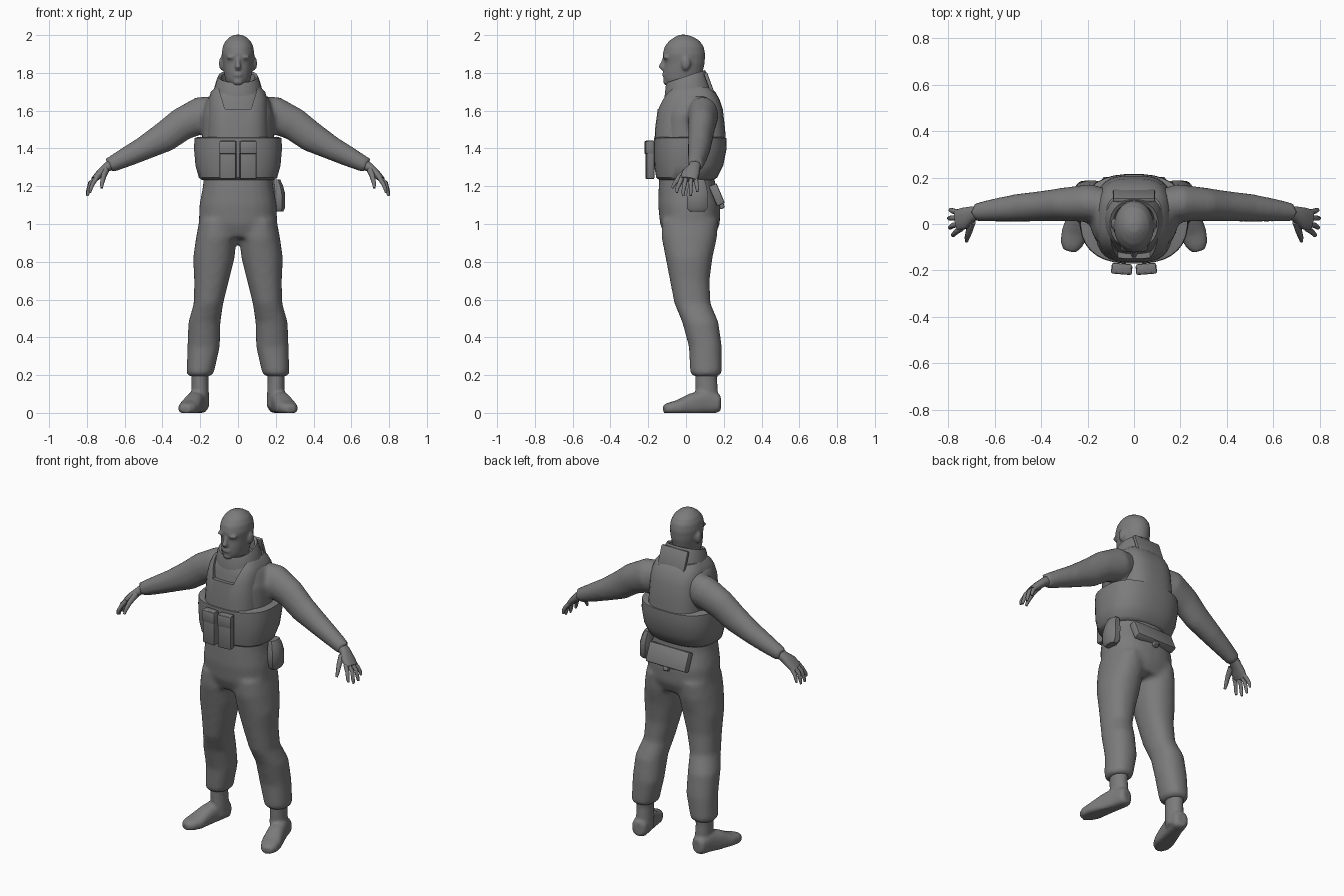
import bpy, bmesh, math
from mathutils import Vector, Matrix

GREY = bpy.data.materials.new("plain grey")
GREY.diffuse_color = (0.2, 0.2, 0.2, 1)
X, Y, Z = Vector((1, 0, 0)), Vector((0, 1, 0)), Vector((0, 0, 1))


def loft(bm, rings, side=X, axis=None, n=24, power=1.0, tilt=0.0, floor=None):
    """Skin rings (x, y, z, half width along side, half depth)."""
    cs = [Vector(r[:3]) for r in rings]
    rows = []
    for i, r in enumerate(rings):
        t = axis or (cs[min(i + 1, len(cs) - 1)] - cs[max(i - 1, 0)]).normalized()
        s = (side - t * side.dot(t)).normalized()
        o = t.cross(s)
        row = []
        for k in range(n):
            a = 2 * math.pi * (k + 0.5) / n
            c, d = math.cos(a), math.sin(a)
            c = math.copysign(abs(c) ** power, c) * r[3]
            d = math.copysign(abs(d) ** power, d) * r[4]
            p = cs[i] + s * c + o * d
            p.z += tilt * (p.y - cs[i].y)
            if floor is not None:
                p.z = max(p.z, floor)
            row.append(bm.verts.new(p))
        rows.append(row)
    for a, b in zip(rows, rows[1:]):
        for k in range(n):
            bm.faces.new((a[k], a[(k + 1) % n], b[(k + 1) % n], b[k]))
    bm.faces.new(rows[0])
    bm.faces.new(rows[-1])


def upright(bm, rows, **kw):
    """Vertical loft from rows of (z, x centre, half width, front y, back y)."""
    loft(bm, [(x, (f + b) / 2, z, w, (b - f) / 2) for z, x, w, f, b in rows], axis=Z, **kw)


def blob(bm, loc, size):
    m = Matrix.Translation(loc) @ Matrix.Diagonal((*size, 1))
    bmesh.ops.create_uvsphere(bm, u_segments=16, v_segments=10, radius=1, matrix=m)


def box(bm, loc, size, rx=0.0, rz=0.0):
    m = (Matrix.Translation(loc) @ Matrix.Rotation(rz, 4, 'Z') @ Matrix.Rotation(rx, 4, 'X')
         @ Matrix.Diagonal((*size, 1)))
    bmesh.ops.create_cube(bm, size=1, matrix=m)


def finish(name, bm, mirror=False, voxel=0, smooth=0, bevel=0, cutter=None, angle=40):
    bmesh.ops.recalc_face_normals(bm, faces=bm.faces)
    me = bpy.data.meshes.new(name)
    bm.to_mesh(me)
    bm.free()
    ob = bpy.data.objects.new(name, me)
    bpy.context.collection.objects.link(ob)
    me.materials.append(GREY)
    if mirror:
        ob.modifiers.new("mirror", 'MIRROR').use_mirror_merge = False
    if voxel:
        m = ob.modifiers.new("blend", 'REMESH')
        m.mode, m.voxel_size = 'VOXEL', voxel
        if smooth:
            m = ob.modifiers.new("relax", 'SMOOTH')
            m.factor, m.iterations = 0.5, smooth
    if bevel:
        m = ob.modifiers.new("bevel", 'BEVEL')
        m.width, m.segments = bevel, 2
    if cutter:
        m = ob.modifiers.new("cut", 'BOOLEAN')
        m.operation, m.object = 'DIFFERENCE', cutter
    bpy.ops.object.select_all(action='DESELECT')
    bpy.context.view_layer.objects.active = ob
    ob.select_set(True)
    for m in list(ob.modifiers):
        bpy.ops.object.modifier_apply(modifier=m.name)
    bpy.ops.object.shade_smooth_by_angle(angle=math.radians(angle))
    return ob


# Trousers: hips and two legs blended together
bm = bmesh.new()
upright(bm, [(0.93, 0, 0.17, -0.11, 0.15), (1.0, 0, 0.208, -0.138, 0.18),
             (1.1, 0, 0.205, -0.148, 0.182), (1.2, 0, 0.186, -0.145, 0.155),
             (1.28, 0, 0.18, -0.14, 0.15)], power=0.85)
for s in (1, -1):
    upright(bm, [(z, s * x, w, f, b) for z, x, w, f, b in (
        (0.195, 0.205, 0.06, 0.035, 0.175), (0.21, 0.2, 0.072, 0.022, 0.19),
        (0.35, 0.182, 0.086, 0.015, 0.19), (0.48, 0.178, 0.085, -0.02, 0.172),
        (0.58, 0.156, 0.078, -0.062, 0.13), (0.7, 0.14, 0.092, -0.085, 0.125),
        (0.82, 0.128, 0.11, -0.108, 0.14), (0.93, 0.114, 0.108, -0.13, 0.165),
        (1.02, 0.11, 0.095, -0.13, 0.17))], power=0.9)
finish("trousers", bm, voxel=0.015, smooth=5, angle=60)

# Boots, toes turned outward
bm = bmesh.new()
upright(bm, [(0.03, 0.2, 0.048, 0.06, 0.175), (0.1, 0.2, 0.046, 0.05, 0.17),
             (0.17, 0.202, 0.045, 0.05, 0.165), (0.25, 0.2, 0.05, 0.05, 0.17)])
loft(bm, [(0.197, 0.182, 0.05, 0.03, 0.04), (0.2, 0.165, 0.05, 0.046, 0.052),
          (0.215, 0.1, 0.058, 0.048, 0.066), (0.235, 0.03, 0.045, 0.052, 0.058),
          (0.255, -0.04, 0.028, 0.058, 0.04), (0.272, -0.09, 0.022, 0.047, 0.032),
          (0.28, -0.117, 0.02, 0.026, 0.022)], side=X, power=0.8, floor=0.0)
finish("boots", bm, mirror=True, voxel=0.009, smooth=2, angle=50)

# Shirt: chest, neck and sleeves blended together
bm = bmesh.new()
upright(bm, [(1.2, 0, 0.17, -0.13, 0.14), (1.42, 0, 0.19, -0.14, 0.17),
             (1.58, 0, 0.19, -0.135, 0.17), (1.66, 0, 0.165, -0.12, 0.155),
             (1.705, 0, 0.13, -0.105, 0.13), (1.74, 0, 0.085, -0.08, 0.09)], power=0.9)
for s in (1, -1):
    loft(bm, [(s * x, y, z, a, b) for x, y, z, a, b in (
        (0.08, 0.08, 1.6, 0.06, 0.08), (0.19, 0.09, 1.578, 0.082, 0.098),
        (0.3, 0.085, 1.527, 0.072, 0.088), (0.39, 0.077, 1.46, 0.066, 0.081),
        (0.5, 0.07, 1.4, 0.06, 0.064), (0.6, 0.06, 1.35, 0.05, 0.052),
        (0.685, 0.05, 1.308, 0.039, 0.041))], side=Y)
finish("shirt", bm, voxel=0.014, smooth=4, angle=60)

# Hands with curled fingers and thumb
bm = bmesh.new()
loft(bm, [(0.66, 0.05, 1.32, 0.03, 0.03), (0.695, 0.045, 1.3, 0.032, 0.025),
          (0.73, 0.025, 1.268, 0.048, 0.022), (0.762, 0.015, 1.235, 0.046, 0.017)],
     side=Y, n=12, power=0.85)
for y0, y1, dx, z in ((0.05, 0.06, 0.0, 1.17), (0.026, 0.025, 0.006, 1.15),
                      (0.002, -0.015, 0.003, 1.148), (-0.02, -0.048, -0.01, 1.165)):
    loft(bm, [(0.745, y0, 1.25, 0.012, 0.013), (0.778 + dx, (y0 + y1) / 2, 1.215, 0.012, 0.012),
              (0.79 + dx, y1, z + 0.02, 0.01, 0.01), (0.794 + dx, y1, z, 0.006, 0.006)],
         side=Y, n=8)
loft(bm, [(0.7, 0.01, 1.285, 0.018, 0.02), (0.712, -0.035, 1.25, 0.014, 0.015),
          (0.72, -0.06, 1.215, 0.011, 0.011), (0.722, -0.074, 1.19, 0.007, 0.007)], n=8)
finish("hands", bm, mirror=True, angle=60)

# Head: skull and neck, nose, brow, lips, chin, ears
bm = bmesh.new()
upright(bm, [(1.66, 0, 0.07, -0.06, 0.08), (1.725, 0, 0.06, -0.085, 0.075),
             (1.74, 0, 0.06, -0.108, 0.075), (1.77, 0, 0.068, -0.119, 0.08),
             (1.81, 0, 0.076, -0.119, 0.09), (1.85, 0, 0.082, -0.115, 0.099),
             (1.9, 0, 0.087, -0.124, 0.102), (1.94, 0, 0.081, -0.113, 0.094),
             (1.97, 0, 0.066, -0.089, 0.072), (1.99, 0, 0.044, -0.06, 0.04),
             (2.002, 0, 0.02, -0.035, 0.005)])
loft(bm, [(0, -0.112, 1.885, 0.008, 0.01), (0, -0.122, 1.855, 0.011, 0.014),
          (0, -0.128, 1.832, 0.017, 0.019), (0, -0.12, 1.815, 0.014, 0.012)], axis=Z, n=12)
blob(bm, (0, -0.112, 1.79), (0.026, 0.016, 0.012))
blob(bm, (0, -0.103, 1.752), (0.026, 0.018, 0.018))
for s in (1, -1):
    blob(bm, (s * 0.033, -0.105, 1.883), (0.03, 0.018, 0.01))
    blob(bm, (s * 0.087, 0.0, 1.85), (0.014, 0.024, 0.036))
finish("head", bm, voxel=0.008, smooth=2, angle=60)

# Raised collar, higher at the back, with a folded flap
bm = bmesh.new()
loft(bm, [(0, 0.01, 1.68, 0.13, 0.125), (0, 0.005, 1.71, 0.128, 0.12),
          (0, 0.0, 1.765, 0.112, 0.108), (0, 0.0, 1.782, 0.104, 0.102),
          (0, 0.0, 1.776, 0.09, 0.09), (0, 0.0, 1.71, 0.08, 0.085)],
     axis=Z, tilt=0.33, power=0.9)
finish("collar", bm, angle=35)
bm = bmesh.new()
box(bm, (0, 0.122, 1.745), (0.18, 0.02, 0.12), rx=0.35)
finish("collar_flap", bm, bevel=0.006)

# Neckline cutter
bm = bmesh.new()
pts = [(-0.07, 1.61), (0.07, 1.61), (0.12, 1.78), (-0.12, 1.78)]
face = bm.faces.new([bm.verts.new((x, -0.3, z)) for x, z in pts])
ext = bmesh.ops.extrude_face_region(bm, geom=[face])
bmesh.ops.translate(bm, vec=(0, 0.27, 0), verts=[v for v in ext['geom'] if isinstance(v, bmesh.types.BMVert)])
cut = finish("neckline_cutter", bm)
cut.hide_render = True

# Vest: shoulder part with neckline, and the wider waist band
bm = bmesh.new()
upright(bm, [(1.4, 0, 0.172, -0.168, 0.212), (1.5, 0, 0.166, -0.165, 0.208),
             (1.61, 0, 0.162, -0.15, 0.195), (1.66, 0, 0.156, -0.13, 0.178),
             (1.7, 0, 0.144, -0.105, 0.155), (1.725, 0, 0.12, -0.08, 0.13)],
        power=0.65, n=32)
finish("vest_upper", bm, cutter=cut)
bpy.data.objects.remove(cut)
bm = bmesh.new()
upright(bm, [(1.232, 0, 0.19, -0.14, 0.145), (1.245, 0, 0.208, -0.158, 0.165),
             (1.31, 0, 0.226, -0.17, 0.198), (1.4, 0, 0.234, -0.172, 0.216),
             (1.455, 0, 0.231, -0.17, 0.214), (1.46, 0, 0.215, -0.16, 0.205)],
        power=0.8, n=32)
finish("vest_band", bm)

# Chest pouches
bm = bmesh.new()
box(bm, (0.053, -0.191, 1.34), (0.086, 0.042, 0.205), rz=0.08)
box(bm, (0.053, -0.195, 1.405), (0.09, 0.044, 0.07), rz=0.08)
finish("chest_pouches", bm, mirror=True, bevel=0.008)

# Hip pouch on one side
bm = bmesh.new()
upright(bm, [(1.065, 0.218, 0.022, 0.02, 0.1), (1.085, 0.216, 0.036, 0.002, 0.118),
             (1.16, 0.214, 0.038, 0.0, 0.12), (1.205, 0.208, 0.032, 0.01, 0.11),
             (1.235, 0.2, 0.025, 0.02, 0.1)], n=8, power=0.8)
finish("hip_pouch", bm)

# Waist pack at the back with its tab
bm = bmesh.new()
box(bm, (0, 0.163, 1.155), (0.27, 0.045, 0.115), rx=0.4)
box(bm, (0, 0.188, 1.095), (0.035, 0.03, 0.03), rx=0.4)
finish("waist_pack", bm, bevel=0.008)
